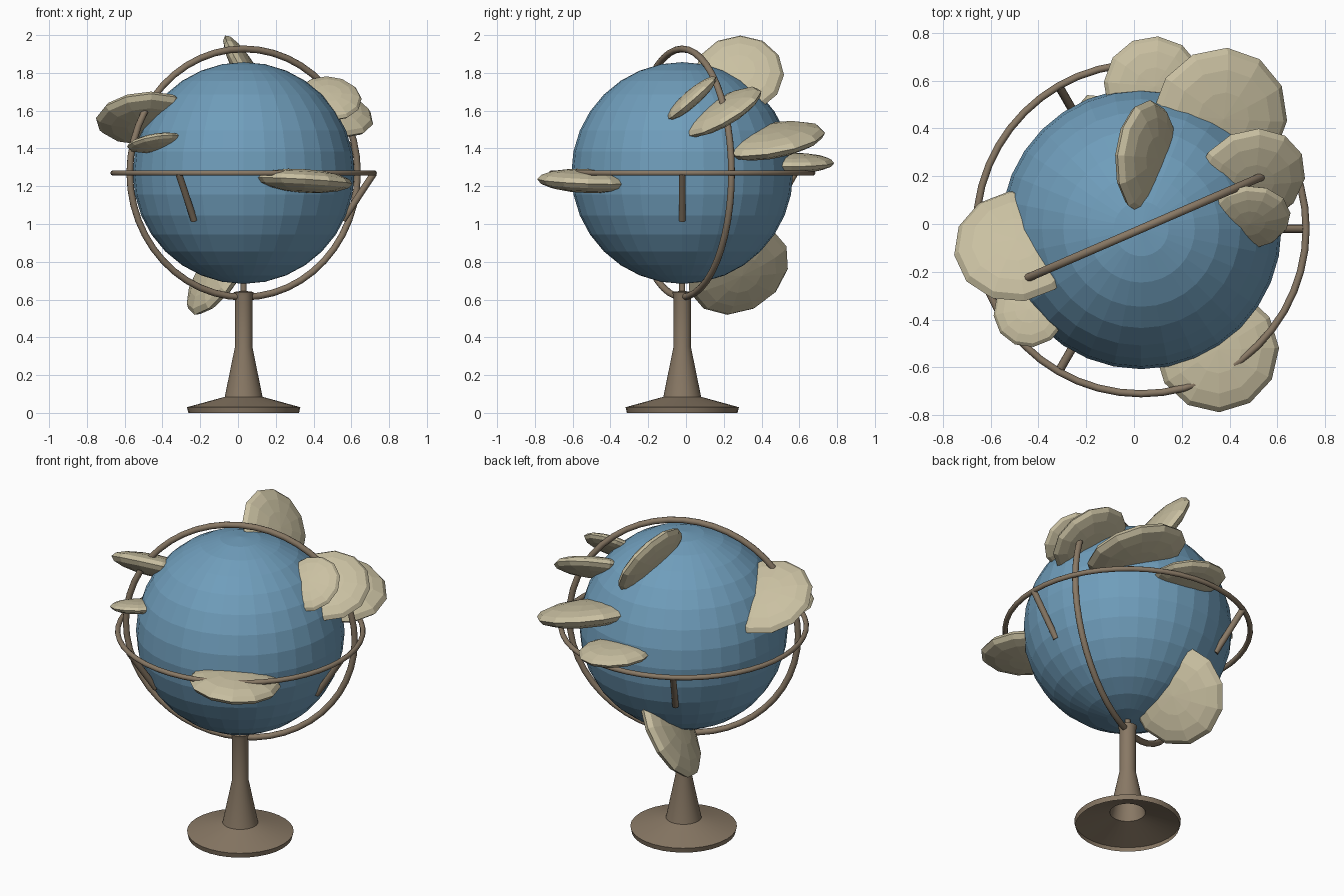
import bpy
import bmesh
from math import radians, sin, cos, pi
from mathutils import Vector

cube = bpy.data.objects.get("Cube")
if cube:
    bpy.data.objects.remove(cube)

CENTRE = Vector((0.03, -0.02, 1.27))
GLOBE_R = 0.587


def make_material(name, colour):
    mat = bpy.data.materials.new(name)
    mat.use_nodes = True
    mat.diffuse_color = (*colour, 1)
    mat.node_tree.nodes["Principled BSDF"].inputs["Base Color"].default_value = (*colour, 1)
    return mat


OCEAN = make_material("ocean blue", (0.16, 0.34, 0.50))
LAND = make_material("pale tan", (0.59, 0.53, 0.36))
WOOD = make_material("warm brown", (0.25, 0.19, 0.13))


def finish(name, mat, smooth=False):
    """Name and colour the object just made."""
    obj = bpy.context.object
    obj.name = name
    obj.data.materials.append(mat)
    if smooth:
        bpy.ops.object.shade_smooth_by_angle(angle=radians(40))
    return obj


def ring(name, major, minor, rotation):
    bpy.ops.mesh.primitive_torus_add(
        major_radius=major, minor_radius=minor, major_segments=48,
        minor_segments=10, location=CENTRE, rotation=rotation)
    return finish(name, WOOD, True)


def rod(name, start, end, radius):
    axis = end - start
    bpy.ops.mesh.primitive_cylinder_add(
        vertices=12, radius=radius, depth=axis.length,
        location=(start + end) / 2,
        rotation=axis.to_track_quat('Z', 'Y').to_euler())
    return finish(name, WOOD, True)


def continent(name, lat, lon, radius):
    """Flattened ball, centred just off the globe surface."""
    lat, lon = radians(lat), radians(lon)
    out = Vector((cos(lat) * cos(lon), cos(lat) * sin(lon), sin(lat)))
    bpy.ops.mesh.primitive_uv_sphere_add(
        segments=12, ring_count=8, radius=radius,
        location=CENTRE + out * 0.6, rotation=(lat, 0, lon))
    bpy.context.object.scale = (1, 1, 0.24)
    return finish(name, LAND)


# Globe
bpy.ops.mesh.primitive_uv_sphere_add(
    segments=32, ring_count=16, radius=GLOBE_R, location=CENTRE)
finish("globe", OCEAN)

# Continents: name, latitude, longitude, radius
for spec in (
    ("continent_front", -4, -58, 0.26),
    ("continent_right", 29, 188, 0.265),
    ("continent_right_small", 15.5, 216.5, 0.155),
    ("continent_top", 60, 86, 0.24),
    ("continent_left_small", 41, 6, 0.175),
    ("continent_left", 32.5, 25, 0.235),
    ("continent_back_left", 16.5, 55, 0.29),
    ("continent_back", 5, 85, 0.21),
    ("continent_bottom", -58, 112, 0.285),
):
    continent(*spec)

# Horizon and meridian rings
ring("horizon_ring", 0.69, 0.015, (0, 0, 0))
ring("meridian_ring", 0.657, 0.018, (pi / 2, 0, radians(23.4)))

# Struts from the horizon ring down to the globe
for i in range(3):
    a = i * 2 * pi / 3
    side = Vector((cos(a), sin(a), 0))
    rod(f"strut_{i + 1}", CENTRE + side * 0.69,
        CENTRE + side * 0.525 - Vector((0, 0, 0.25)), 0.018)

# Turned stand, open underneath
profile = [(0.293, 0), (0.30, 0.03), (0.10, 0.085), (0.046, 0.35),
           (0.047, 0.62), (0.053, 0.64), (0.016, 0.645), (0.016, 0.70)]
bm = bmesh.new()
verts = [bm.verts.new((r, 0, z)) for r, z in profile]
edges = [bm.edges.new(pair) for pair in zip(verts, verts[1:])]
bmesh.ops.spin(bm, geom=verts + edges, cent=(0, 0, 0), axis=(0, 0, 1),
               angle=2 * pi, steps=32)
bmesh.ops.remove_doubles(bm, verts=bm.verts, dist=0.0005)
bmesh.ops.recalc_face_normals(bm, faces=bm.faces)
mesh = bpy.data.meshes.new("stand")
bm.to_mesh(mesh)
bm.free()
stand = bpy.data.objects.new("stand", mesh)
stand.location = (CENTRE.x, CENTRE.y, 0)
bpy.context.collection.objects.link(stand)
bpy.ops.object.select_all(action='DESELECT')
stand.select_set(True)
bpy.context.view_layer.objects.active = stand
finish("stand", WOOD, True)
